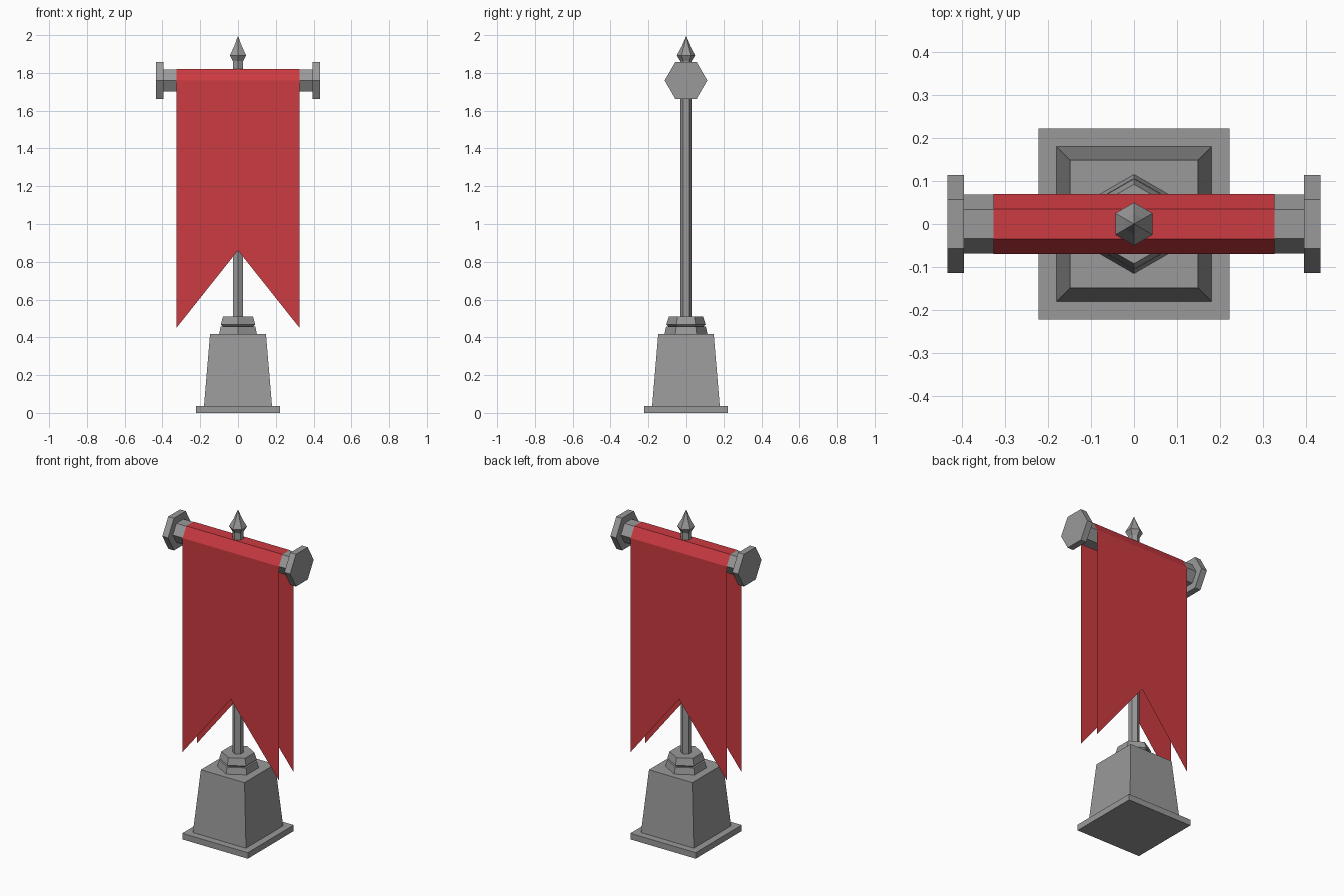
import bpy
import bmesh
from math import cos, sin, pi, sqrt

cube = bpy.data.objects.get("Cube")
if cube:
    bpy.data.objects.remove(cube, do_unlink=True)


def material(name, color):
    mat = bpy.data.materials.new(name)
    mat.use_nodes = True
    mat.diffuse_color = color
    mat.node_tree.nodes["Principled BSDF"].inputs["Base Color"].default_value = color
    return mat


stone = material("grey stone", (0.32, 0.32, 0.32, 1))
red = material("red cloth", (0.60, 0.043, 0.053, 1))


def finish(name, bm, mat):
    bmesh.ops.recalc_face_normals(bm, faces=bm.faces[:])
    mesh = bpy.data.meshes.new(name)
    bm.to_mesh(mesh)
    bm.free()
    mesh.materials.append(mat)
    obj = bpy.data.objects.new(name, mesh)
    bpy.context.collection.objects.link(obj)
    return obj


def loft(name, profile, sides=6, along_x=False, lift=0):
    """Stack regular polygons given as (radius, position) pairs."""
    bm = bmesh.new()
    start = pi / 2 if sides == 6 else pi / 4
    rings = []
    for r, h in profile:
        ring = []
        for i in range(sides):
            a = start + 2 * pi * i / sides
            x, y = r * cos(a), r * sin(a)
            ring.append(bm.verts.new((h, y, lift - x) if along_x else (x, y, h)))
        rings.append(ring)
    for low, high in zip(rings, rings[1:]):
        for i in range(sides):
            j = (i + 1) % sides
            bm.faces.new((low[i], low[j], high[j], high[i]))
    bm.faces.new(rings[0])
    bm.faces.new(rings[-1])
    bmesh.ops.remove_doubles(bm, verts=bm.verts[:], dist=0.00001)
    return finish(name, bm, stone)


# Square pedestal
d = sqrt(2)
loft("plinth", [(0.222 * d, 0), (0.222 * d, 0.037)], sides=4)
loft("pedestal", [(0.18 * d, 0.037), (0.148 * d, 0.418)], sides=4)

# Stepped hexagonal collar
loft("lower_collar", [(0.115, 0.418), (0.106, 0.457)])
loft("upper_collar", [(0.092, 0.457), (0.105, 0.468), (0.092, 0.51)])

# Upright pole and pointed finial
loft("pole", [(0.032, 0.50), (0.032, 1.87)])
loft("finial", [(0.03, 1.86), (0.05, 1.893), (0.024, 1.94), (0.0005, 1.995), (0, 2.0)])

# Crossbar with end caps
BAR_Z = 1.76
loft("crossbar", [(0.068, -0.40), (0.068, 0.40)], along_x=True, lift=BAR_Z)
for side, name in ((1, "left_end_cap"), (-1, "right_end_cap")):
    loft(name, [(0.114, side * 0.394), (0.114, side * 0.433)], along_x=True, lift=BAR_Z)

# Cloth draped over the bar, both ends swallow-tailed
W, R = 0.326, 0.07
bm = bmesh.new()
fold = [(-R, BAR_Z), (-R / 2, 1.821), (R / 2, 1.821), (R, BAR_Z)]
rows = [[bm.verts.new((x, y, z)) for x in (-W, W)] for y, z in fold]
for a, b in zip(rows, rows[1:]):
    bm.faces.new((a[0], a[1], b[1], b[0]))
for row, y in ((rows[0], -R), (rows[-1], R)):
    tail = [bm.verts.new((x, y, z)) for x, z in ((W, 0.45), (0, 0.86), (-W, 0.45))]
    bm.faces.new([row[0], row[1]] + tail)
finish("banner_cloth", bm, red)
